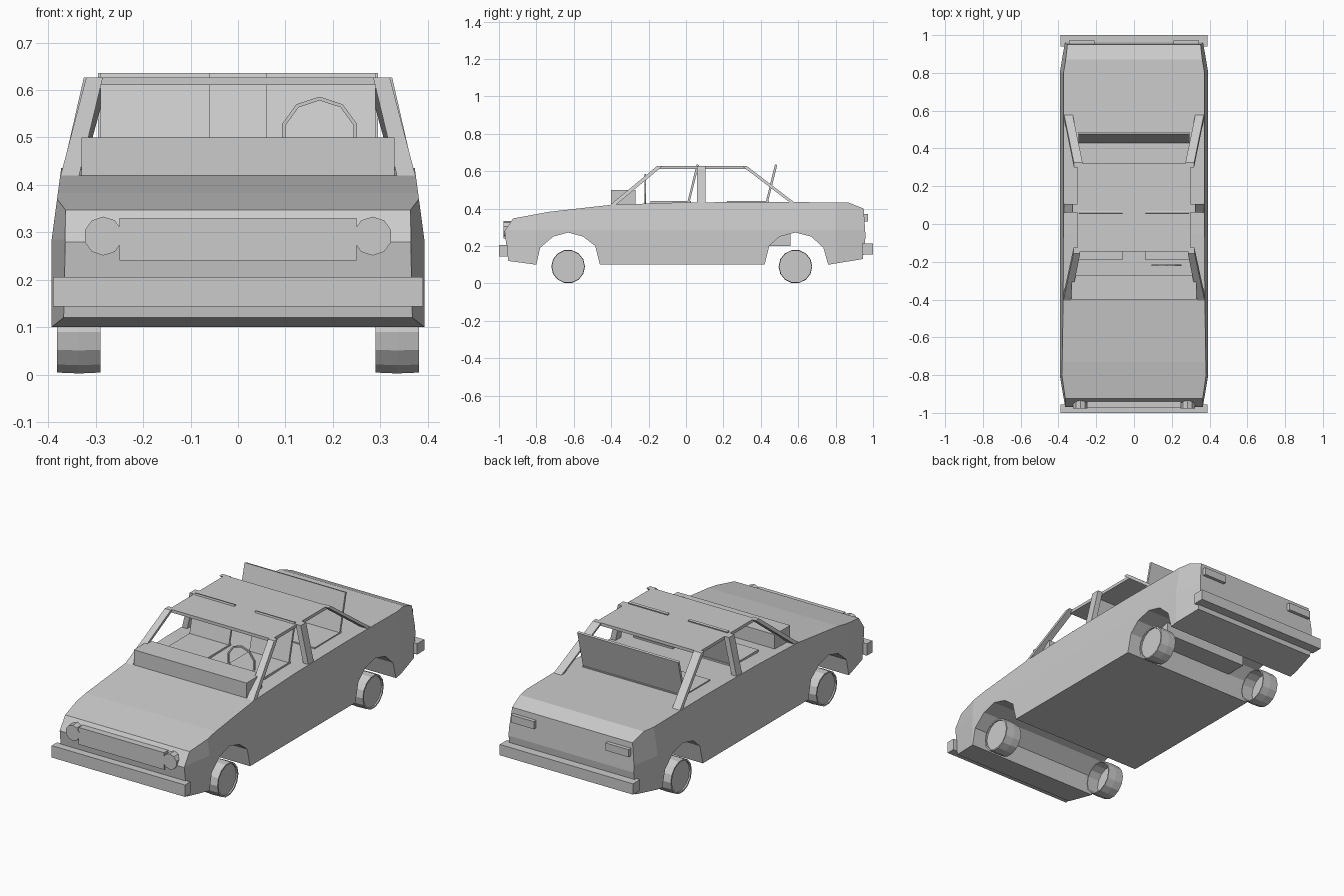
import bpy, bmesh, math
from mathutils import Matrix, Vector

if "Cube" in bpy.data.objects:
    bpy.data.objects.remove(bpy.data.objects["Cube"])


def finish(name, bm, mirror=False):
    bmesh.ops.recalc_face_normals(bm, faces=bm.faces)
    me = bpy.data.meshes.new(name)
    bm.to_mesh(me)
    bm.free()
    ob = bpy.data.objects.new(name, me)
    bpy.context.collection.objects.link(ob)
    if mirror:
        ob.modifiers.new("Mirror", 'MIRROR').use_mirror_merge = False
    return ob


def loft(name, rings, mirror=False):
    """Closed solid through rings of equal point count."""
    bm = bmesh.new()
    vs = [[bm.verts.new(p) for p in r] for r in rings]
    n = len(vs[0])
    for a, b in zip(vs, vs[1:]):
        for i in range(n):
            j = (i + 1) % n
            bm.faces.new((a[i], a[j], b[j], b[i]))
    bm.faces.new(vs[0])
    bm.faces.new(vs[-1])
    return finish(name, bm, mirror)


def extrude_x(name, profile, x0, x1, mirror=False):
    return loft(name, [[(x, y, z) for y, z in profile] for x in (x0, x1)], mirror)


def box(name, x, y, z, mirror=False):
    return extrude_x(name, [(y[0], z[0]), (y[1], z[0]), (y[1], z[1]), (y[0], z[1])], *x, mirror)


# Body: side profile with wheel arches, pinched at the ends and the shoulders
PROFILE = [(-0.95, 0.12), (-0.80, 0.10), (-0.78, 0.19), (-0.71, 0.25), (-0.63, 0.272),
           (-0.55, 0.25), (-0.485, 0.20), (-0.46, 0.10), (0.42, 0.10), (0.445, 0.20),
           (0.50, 0.25), (0.585, 0.272), (0.67, 0.25), (0.735, 0.19), (0.76, 0.10),
           (0.945, 0.13), (0.96, 0.25), (0.95, 0.40), (0.87, 0.432), (0.40, 0.436),
           (-0.05, 0.432), (-0.40, 0.42), (-0.73, 0.383), (-0.925, 0.347), (-0.97, 0.28)]
body = extrude_x("body", PROFILE, -0.393, 0.393)
bm = bmesh.new()
bm.from_mesh(body.data)
for co, no in (((0, 0, 0.285), (0, 0, 1)), ((0, -0.8, 0), (0, 1, 0)), ((0, 0.8, 0), (0, 1, 0))):
    bmesh.ops.bisect_plane(bm, geom=bm.verts[:] + bm.edges[:] + bm.faces[:],
                           plane_co=co, plane_no=no, dist=0.0005)
for v in bm.verts:
    w = 0.393 - 0.02 * max(0, v.co.z - 0.285) / 0.15
    w -= 0.027 * max(0, abs(v.co.y) - 0.8) / 0.16
    v.co.x = math.copysign(w, v.co.x)
bmesh.ops.recalc_face_normals(bm, faces=bm.faces)
bm.to_mesh(body.data)
bm.free()

# Block visible in the rear wheel well
box("fuel_tank", (-0.25, 0.25), (0.44, 0.56), (0.20, 0.28))

# Roof and pillars
box("roof", (-0.30, 0.30), (-0.145, 0.32), (0.611, 0.627))


def pillar(name, bottom, top):
    """Each end is (outer x, inner x, y0, y1, z)."""
    loft(name, [[(o, y0, z), (o, y1, z), (i, y1, z), (i, y0, z)]
                for o, i, y0, y1, z in (bottom, top)], True)


pillar("front_pillar", (0.374, 0.335, -0.405, -0.375, 0.42), (0.32, 0.285, -0.155, -0.125, 0.627))
pillar("middle_pillar", (0.37, 0.34, 0.06, 0.105, 0.43), (0.325, 0.295, 0.06, 0.105, 0.627))
pillar("rear_pillar", (0.37, 0.325, 0.555, 0.58, 0.433), (0.318, 0.272, 0.30, 0.325, 0.627))

# Dashboard and seats
box("dashboard", (-0.33, 0.33), (-0.40, -0.27), (0.415, 0.50))


def seat(name, x, y0, y1, mirror):
    box(name + "_cushion", x, (y0, y1), (0.425, 0.441), mirror)
    extrude_x(name + "_back", [(y1 - 0.02, 0.43), (y1 - 0.008, 0.43), (y1 + 0.043, 0.633),
                               (y1 + 0.031, 0.636)], *x, mirror)


seat("front_seat", (0.06, 0.29), -0.19, 0.026, True)
seat("rear_seat", (-0.295, 0.295), 0.22, 0.445, False)

# Steering wheel: thin ten-sided ring standing behind the dashboard
bm = bmesh.new()
N = 10
ring = []
for k in range(N):
    a = 2 * math.pi * (k + 0.5) / N
    ring.append([bm.verts.new((0.172 + r * math.cos(a), y, 0.503 + r * math.sin(a)))
                 for r, y in ((0.083, -0.222), (0.083, -0.214), (0.075, -0.214), (0.075, -0.222))])
for k in range(N):
    a, b = ring[k], ring[(k + 1) % N]
    for i in range(4):
        bm.faces.new((a[i], a[(i + 1) % 4], b[(i + 1) % 4], b[i]))
finish("steering_wheel", bm)

# Bumpers, grille and lights
box("front_bumper", (-0.39, 0.39), (-1.0, -0.955), (0.143, 0.206))
box("rear_bumper", (-0.39, 0.39), (0.94, 1.0), (0.155, 0.212))
box("grille", (-0.25, 0.25), (-0.975, -0.94), (0.24, 0.33))
box("tail_light", (0.21, 0.345), (0.94, 0.972), (0.33, 0.37), True)
loft("headlight", [[(0.284 + 0.041 * math.cos(2 * math.pi * (k + 0.5) / 10), y,
                     0.292 + 0.041 * math.sin(2 * math.pi * (k + 0.5) / 10)) for k in range(10)]
                   for y in (-0.977, -0.93)], True)


# Wheels: open tyre tube with a recessed hub disc
def wheel(name, y):
    rings = [(0.29, 0.082), (0.29, 0.088), (0.335, 0.09), (0.382, 0.088), (0.382, 0.08),
             (0.372, 0.08), (0.365, 0.08), (0.355, 0.082)]
    bm = bmesh.new()
    n = 14
    vs = [[bm.verts.new((x, y + r * math.cos(2 * math.pi * k / n),
                         0.095 + r * math.sin(2 * math.pi * k / n))) for k in range(n)]
          for x, r in rings]
    for i in range(len(vs)):
        a, b = vs[i], vs[(i + 1) % len(vs)]
        for k in range(n):
            j = (k + 1) % n
            bm.faces.new((a[k], a[j], b[j], b[k]))
    finish(name + "_tyre", bm, True)
    loft(name + "_hub", [[(x, y + 0.08 * math.cos(2 * math.pi * k / n),
                           0.095 + 0.08 * math.sin(2 * math.pi * k / n)) for k in range(n)]
                         for x in (0.355, 0.374)], True)


wheel("front_wheel", -0.63)
wheel("rear_wheel", 0.585)
for ob in bpy.data.objects:
    if "wheel" in ob.name and "steering" not in ob.name:
        ob.location.z = -0.005
